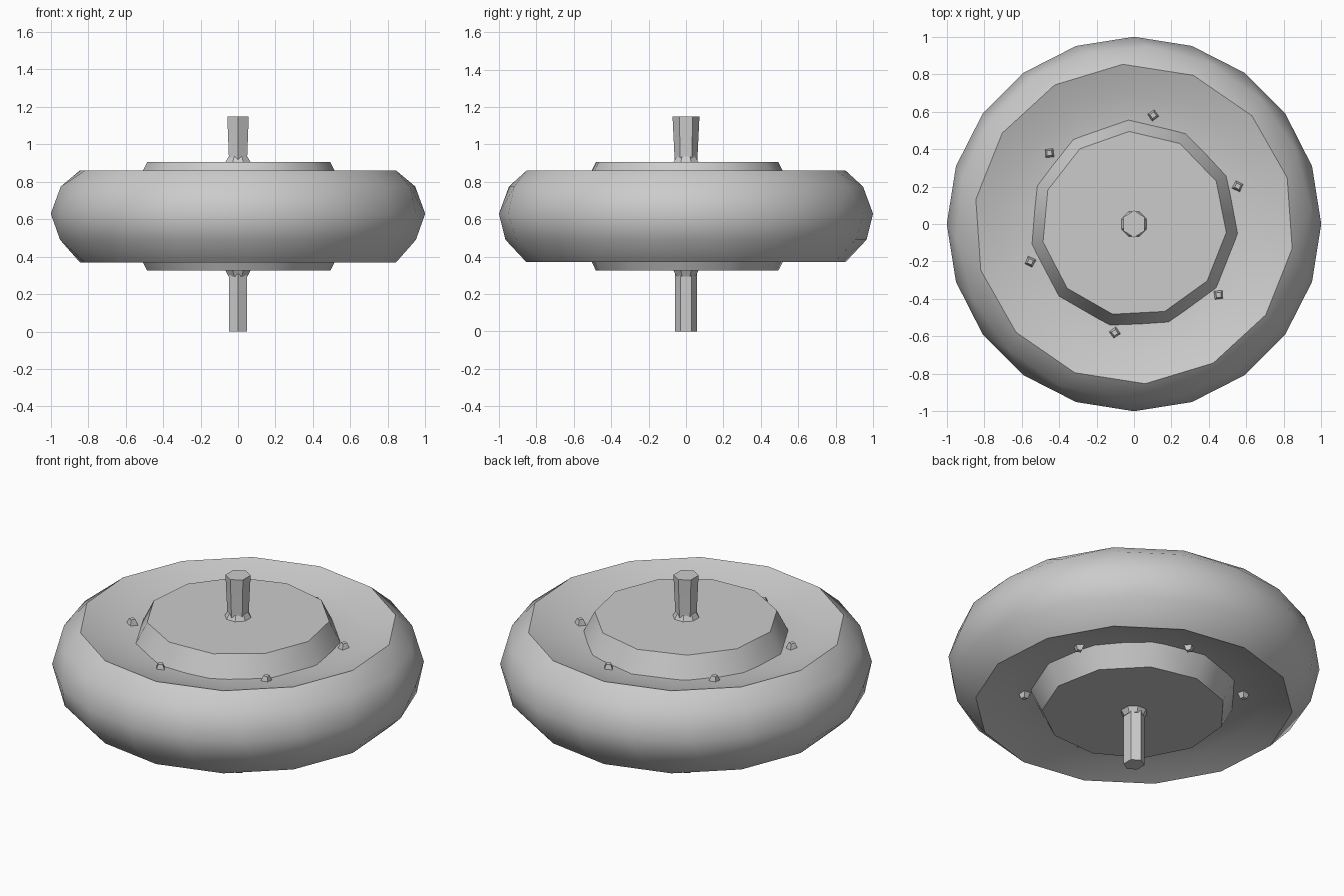
import bpy, bmesh, math

if "Cube" in bpy.data.objects:
    bpy.data.objects.remove(bpy.data.objects["Cube"])

MID = 0.615  # height of the wheel's middle plane

gray = bpy.data.materials.new("plain_gray")
gray.use_nodes = True
gray.diffuse_color = (0.6, 0.6, 0.6, 1)
gray.node_tree.nodes["Principled BSDF"].inputs["Base Color"].default_value = (0.6, 0.6, 0.6, 1)


def ring(bm, n, r, z, phase=0.0, sx=1.0, sy=1.0):
    """Add a circle of n vertices; phase is in degrees."""
    a0 = math.radians(phase)
    return [bm.verts.new((sx * r * math.cos(a0 + math.tau * i / n),
                          sy * r * math.sin(a0 + math.tau * i / n), z)) for i in range(n)]


def bridge(bm, a, b):
    n = len(a)
    for i in range(n):
        j = (i + 1) % n
        bm.faces.new((a[i], a[j], b[j], b[i]))


def finish(bm, name, angle=30):
    bmesh.ops.recalc_face_normals(bm, faces=bm.faces)
    me = bpy.data.meshes.new(name)
    bm.to_mesh(me)
    bm.free()
    me.materials.append(gray)
    ob = bpy.data.objects.new(name, me)
    bpy.context.collection.objects.link(ob)
    bpy.ops.object.select_all(action='DESELECT')
    ob.select_set(True)
    bpy.context.view_layer.objects.active = ob
    bpy.ops.object.shade_smooth_by_angle(angle=math.radians(angle))
    return ob


def lathe(name, n, profile, phase=0.0, sx=1.0, sy=1.0, angle=30):
    """Closed low-poly solid from (radius, height) pairs."""
    bm = bmesh.new()
    rings = [ring(bm, n, r, z, phase, sx, sy) for r, z in profile]
    for a, b in zip(rings, rings[1:]):
        bridge(bm, a, b)
    bm.faces.new(rings[0])
    bm.faces.new(rings[-1])
    return finish(bm, name, angle)


# Rounded tire: staggered rings wrapped by a hull, with dished sides
bm = bmesh.new()
rims = {s: ring(bm, 14, 0.855, MID + s * 0.245, 94) for s in (1, -1)}
ring(bm, 18, 0.95, 0.775, 5)
ring(bm, 20, 1.0, 0.63)
ring(bm, 18, 0.965, 0.49, 10)
bmesh.ops.convex_hull(bm, input=bm.verts[:])
bm.normal_update()
flat = [f for f in bm.faces if abs(f.normal.z) > 0.99]
bmesh.ops.delete(bm, geom=flat, context='FACES_ONLY')
for e in [e for e in bm.edges if not e.link_faces]:
    bm.edges.remove(e)
for s, rim in rims.items():
    slope = ring(bm, 14, 0.70, MID + s * 0.19, 94)
    floor = ring(bm, 14, 0.50, MID + s * 0.16, 94)
    bridge(bm, rim, slope)
    bridge(bm, slope, floor)
    bm.faces.new(floor)
finish(bm, "tire")

# Hub plates, studs and collars on both sides
for s, side in ((1, "top"), (-1, "bottom")):
    lathe("hub_" + side, 11,
          [(0.57, MID + s * 0.14), (0.495, MID + s * 0.29)], 93)
    lathe("collar_" + side, 8,
          [(0.078, MID + s * 0.28), (0.055, MID + s * 0.32)], 22.5)
    for k in range(6):
        a = math.radians(20 + 60 * k)
        stud = lathe(f"stud_{side}_{k + 1}", 4,
                     [(0.042, MID + s * 0.15), (0.018, MID + s * 0.205)], 20 + 60 * k)
        stud.location = (0.59 * math.cos(a), 0.59 * math.sin(a), 0)

# Axle through the middle, wider towards its upper end
lathe("axle", 6, [(0.06, 0.0), (0.06, 0.33), (0.06, 0.9), (0.072, 1.15)],
      90, sx=0.92, angle=20)
